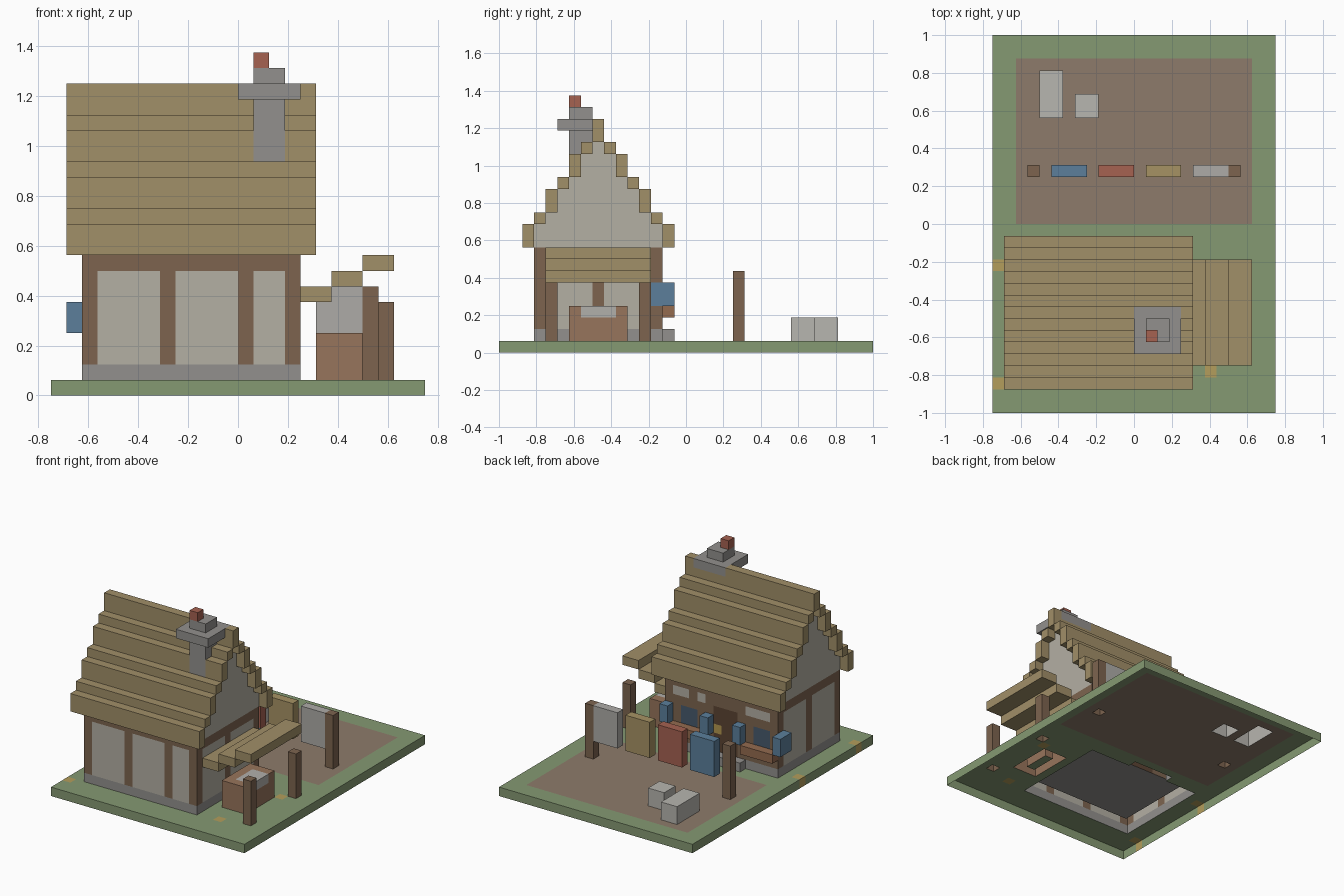
import bpy, bmesh
from mathutils import Vector

if "Cube" in bpy.data.objects:
    bpy.data.objects.remove(bpy.data.objects["Cube"])

U = 1 / 16          # size of one block
cells = {}          # (i, j, k) -> part name

def fill(part, x, y, z):
    """Fill inclusive-exclusive block ranges with one part (later fills replace)."""
    for i in range(*x):
        for j in range(*y):
            for k in range(*z):
                cells[i, j, k] = part

def clear(x, y, z):
    for i in range(*x):
        for j in range(*y):
            for k in range(*z):
                cells.pop((i, j, k), None)

# ground: grass plate, bare earth yard, a few straw tufts
fill("grass_base", (-12, 12), (-16, 16), (0, 1))
fill("earth_yard", (-10, 10), (0, 14), (0, 1))
for i, j in ((-12, -14), (6, -13), (8, -5), (-12, -4)):
    fill("straw_tufts", (i, i + 1), (j, j + 1), (0, 1))

# house walls: stone footing, hollow plaster shell, timber frame
fill("stone_footing", (-10, 4), (-13, -2), (1, 2))
fill("plaster_walls", (-10, 4), (-13, -2), (2, 8))
fill("timber_frame", (-10, 4), (-13, -2), (8, 9))
for i in (-10, -5, 0, 3):
    fill("timber_frame", (i, i + 1), (-13, -12), (2, 9))
for i in (-10, 3):
    for j in (-13, -8, -3):
        fill("timber_frame", (i, i + 1), (j, j + 1), (2, 9))

# back wall: boarded, with plaster strips, door and two windows
fill("timber_frame", (-10, 4), (-3, -2), (2, 9))
fill("plaster_walls", (-9, -6), (-3, -2), (7, 8))
fill("plaster_walls", (-1, 0), (-3, -2), (7, 8))
fill("plaster_walls", (1, 3), (-3, -2), (7, 8))
fill("back_door", (-5, -2), (-3, -2), (2, 7))
fill("door_latch", (-3, -2), (-3, -2), (4, 5))
for i in (-10, -1):
    fill("window_panes", (i + 1, i + 3), (-3, -2), (4, 6))
    fill("window_sills", (i, i + 4), (-2, -1), (3, 4))
clear((-9, 3), (-12, -3), (2, 9))
for i in (-11, -6, -2, 3):
    fill("shutters", (i, i + 1), (-3, -1), (4, 6))
fill("doorstep", (-6, -1), (-2, -1), (1, 2))

# stepped thatch roof over plaster gables, mirrored about the ridge row
for d, (z0, z1) in enumerate([(18, 20), (17, 18), (15, 17), (14, 15),
                              (12, 14), (11, 12), (9, 11)]):
    for j in {-8 - d, -8 + d}:
        fill("thatch_roof", (-11, 5), (j, j + 1), (z0, z1))
        for i in (-10, 3):
            fill("plaster_walls", (i, i + 1), (j, j + 1), (9, z0))

# chimney: shaft, wide cap, collar and clay pot
fill("chimney", (1, 3), (-10, -8), (15, 19))
fill("chimney", (0, 4), (-11, -7), (19, 20))
fill("chimney", (1, 3), (-10, -8), (20, 21))
fill("chimney_pot", (1, 2), (-10, -9), (21, 22))

# lean-to: three rising slabs and two posts
for n in range(3):
    fill("lean_to_roof", (4 + 2 * n, 6 + 2 * n), (-12, -3), (6 + n, 7 + n))
for j in (-12, -4):
    fill("lean_to_posts", (9, 10), (j, j + 1), (1, 6))

# hollow wash tub with a cloth over its edge
fill("wash_tub", (5, 8), (-10, -5), (1, 4))
clear((6, 7), (-9, -6), (1, 4))
fill("tub_cloth", (6, 8), (-9, -6), (3, 4))

# washing line: posts and hanging sheets
for i in (-9, 8):
    fill("line_posts", (i, i + 1), (4, 5), (1, 7))
for i, part in zip((-7, -3, 1, 5), ("blue_sheet", "red_sheet", "yellow_sheet", "white_sheet")):
    fill(part, (i, i + 3), (4, 5), (3, 7))

# pale stone blocks in the yard
fill("stone_blocks", (-8, -6), (9, 13), (1, 3))
fill("stone_blocks", (-5, -3), (9, 11), (1, 3))

WOOD, THATCH, STONE, BLUE = (124, 100, 80), (160, 142, 104), (145, 143, 140), (92, 126, 154)
COLOURS = {
    "grass_base": (132, 152, 114), "earth_yard": (140, 122, 106), "straw_tufts": (178, 156, 92),
    "stone_footing": STONE, "plaster_walls": (178, 174, 162), "timber_frame": WOOD,
    "back_door": (92, 70, 54), "door_latch": (178, 150, 80), "window_panes": (72, 90, 108),
    "window_sills": (146, 106, 80), "shutters": BLUE, "doorstep": STONE,
    "thatch_roof": THATCH, "chimney": STONE, "chimney_pot": (164, 98, 82),
    "lean_to_roof": THATCH, "lean_to_posts": WOOD, "wash_tub": (150, 116, 92),
    "tub_cloth": (176, 174, 170), "line_posts": WOOD, "blue_sheet": BLUE,
    "red_sheet": (164, 98, 82), "yellow_sheet": (165, 145, 100),
    "white_sheet": (172, 170, 166), "stone_blocks": (182, 180, 174),
}

def material(name, rgb):
    m = bpy.data.materials.new(name)
    m.diffuse_color = [(c / 255) ** 2.2 for c in rgb] + [1]
    m.use_nodes = True
    m.node_tree.nodes["Principled BSDF"].inputs["Base Color"].default_value = m.diffuse_color
    return m

# turn each part into a mesh, keeping only block faces open to the air
for part, rgb in COLOURS.items():
    bm = bmesh.new()
    for (i, j, k), name in cells.items():
        if name != part:
            continue
        for axis in range(3):
            for s in (-1, 1):
                n = Vector((0, 0, 0))
                n[axis] = s
                nb = (i + int(n.x), j + int(n.y), k + int(n.z))
                if nb in cells or nb[2] < 0:
                    continue
                a = Vector((0, 0, 0))
                a[(axis + 1) % 3] = 0.5
                b = n.cross(a)
                c = Vector((i + 0.5, j + 0.5, k + 0.5)) + n * 0.5
                bm.faces.new([bm.verts.new((c + o) * U) for o in (-a - b, a - b, a + b, b - a)])
    bmesh.ops.remove_doubles(bm, verts=bm.verts, dist=1e-4)
    mesh = bpy.data.meshes.new(part)
    bm.to_mesh(mesh)
    bm.free()
    mesh.materials.append(material(part, rgb))
    bpy.context.collection.objects.link(bpy.data.objects.new(part, mesh))
